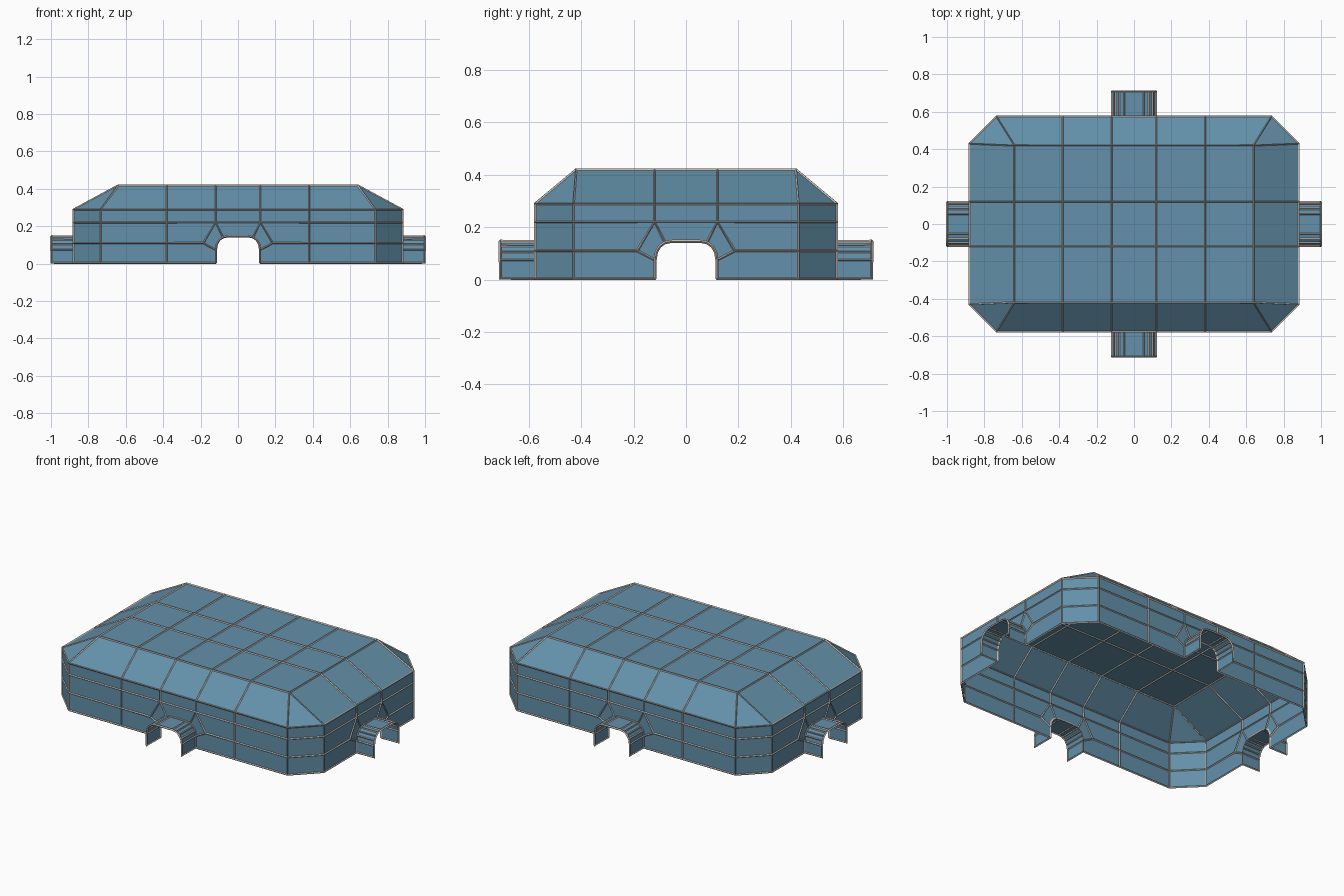
import bpy, bmesh

if "Cube" in bpy.data.objects:
    bpy.data.objects.remove(bpy.data.objects["Cube"])

# Half sizes: wall outline, corner cuts, roof rectangle, tunnel ends
WX, WY, CX, CY = 0.88, 0.575, 0.735, 0.43
RX, RY, TX, TY = 0.64, 0.42, 0.998, 0.709
Z = [0.004, 0.11, 0.22, 0.289, 0.418]       # ring heights
XS = [-0.38, -0.12, 0.12, 0.38]             # panel seams
YS = [-0.12, 0.12]
HALF_ARCH = [(0.118, Z[0]), (0.118, 0.075), (0.113, 0.105), (0.1, 0.127),
             (0.08, 0.141), (0.053, 0.146)]


def build(bm, pts):
    bm.faces.new([bm.verts.new(p) for p in pts])


def wall(bm, place, edges):
    """One wall; place(u, z) puts a flat point on it, edges are seams for u > 0."""
    a = HALF_ARCH
    for s in (-1, 1):
        def panel(pts):
            build(bm, [place(s * u, z) for u, z in pts])
        e = edges[0]
        # panels fitted round the arch
        panel([a[0], (e, Z[0]), (e, Z[1]), (0.185, Z[1]), a[1]])
        panel([(0.185, Z[1]), (e, Z[1]), (e, Z[2]), (0.12, Z[2])])
        panel([a[1], (0.185, Z[1]), (0.12, Z[2]), a[4], a[3], a[2]])
        panel([(0.12, Z[2]), (e, Z[2]), (e, Z[3]), (0.12, Z[3])])
        # plain panels out to the corner
        for u0, u1 in zip(edges, edges[1:]):
            for z0, z1 in zip(Z[:3], Z[1:4]):
                panel([(u0, z0), (u1, z0), (u1, z1), (u0, z1)])
    # centre panels
    build(bm, [place(u, z) for u, z in [(-0.12, Z[2]), (0.12, Z[2]), a[4], a[5],
                                        (-a[5][0], a[5][1]), (-a[4][0], a[4][1])]])
    build(bm, [place(u, z) for u, z in [(-0.12, Z[2]), (0.12, Z[2]),
                                        (0.12, Z[3]), (-0.12, Z[3])]])


def tunnel(bm, inner, outer):
    arch = HALF_ARCH + [(-u, z) for u, z in reversed(HALF_ARCH)]
    for p, q in zip(arch, arch[1:]):
        build(bm, [inner(*p), inner(*q), outer(*q), outer(*p)])


def colour(ob, name, rgb):
    mat = bpy.data.materials.new(name)
    mat.diffuse_color = (*rgb, 1)
    mat.use_nodes = True
    mat.node_tree.nodes["Principled BSDF"].inputs["Base Color"].default_value = mat.diffuse_color
    ob.data.materials.append(mat)


def finish(bm, name):
    bmesh.ops.remove_doubles(bm, verts=bm.verts, dist=0.0005)
    bmesh.ops.recalc_face_normals(bm, faces=bm.faces)
    me = bpy.data.meshes.new(name)
    bm.to_mesh(me)
    bm.free()
    ob = bpy.data.objects.new(name, me)
    bpy.context.collection.objects.link(ob)
    return ob


bm = bmesh.new()
for s in (-1, 1):
    # walls and entrance tunnels
    def on_y(d):
        return lambda u, z: (u, s * d, z)

    def on_x(d):
        return lambda u, z: (s * d, u, z)
    wall(bm, on_y(WY), [0.38, CX])
    wall(bm, on_x(WX), [CY])
    tunnel(bm, on_y(WY), on_y(TY))
    tunnel(bm, on_x(WX), on_x(TX))
    # roof slopes
    low, top = [-CX] + XS + [CX], [-RX] + XS + [RX]
    for i in range(5):
        build(bm, [(low[i], s * WY, Z[3]), (low[i + 1], s * WY, Z[3]),
                   (top[i + 1], s * RY, Z[4]), (top[i], s * RY, Z[4])])
    low, top = [-CY] + YS + [CY], [-RY] + YS + [RY]
    for i in range(3):
        build(bm, [(s * WX, low[i], Z[3]), (s * WX, low[i + 1], Z[3]),
                   (s * RX, top[i + 1], Z[4]), (s * RX, top[i], Z[4])])
    # cut corners
    for t in (-1, 1):
        p, q = (s * CX, t * WY), (s * WX, t * CY)
        for z0, z1 in zip(Z[:3], Z[1:4]):
            build(bm, [(*p, z0), (*q, z0), (*q, z1), (*p, z1)])
        build(bm, [(*p, Z[3]), (*q, Z[3]), (s * RX, t * RY, Z[4])])

# flat roof grid
gx, gy = [-RX] + XS + [RX], [-RY] + YS + [RY]
for x0, x1 in zip(gx, gx[1:]):
    for y0, y1 in zip(gy, gy[1:]):
        build(bm, [(x0, y0, Z[4]), (x1, y0, Z[4]), (x1, y1, Z[4]), (x0, y1, Z[4])])

shell = finish(bm, "shell_panels")

# thin frame bars along every panel seam
frame = bpy.data.objects.new("frame_bars", shell.data.copy())
bpy.context.collection.objects.link(frame)
wire = frame.modifiers.new("bars", 'WIREFRAME')
wire.thickness = 0.012
wire.use_even_offset = False
wire.use_boundary = True
wire.use_replace = True

colour(shell, "blue_panel", (0.125, 0.28, 0.40))
colour(frame, "grey_frame", (0.55, 0.50, 0.46))
